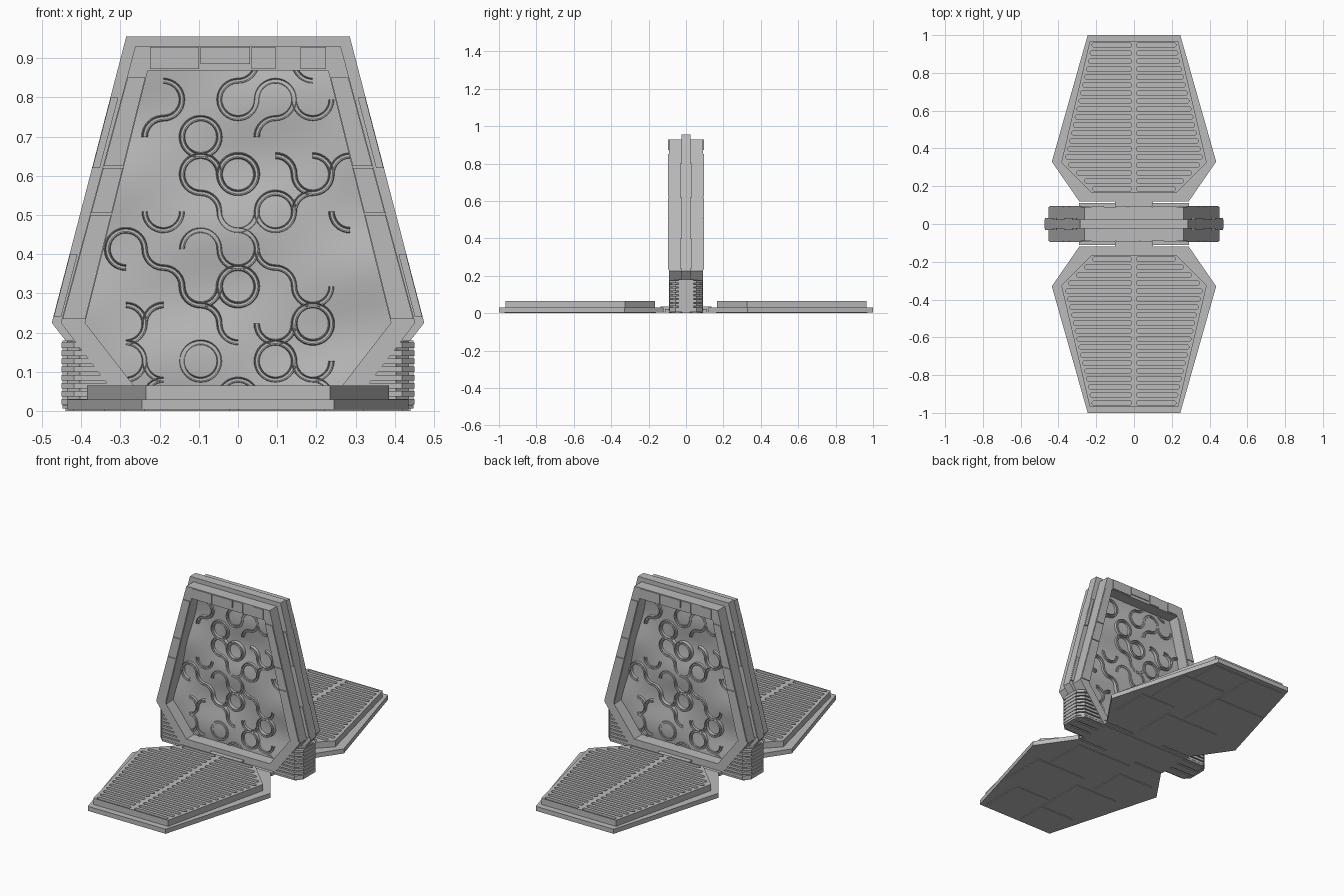
import bpy, bmesh, math
from mathutils import Vector

cube = bpy.data.objects.get("Cube")
if cube:
    bpy.data.objects.remove(cube, do_unlink=True)

grey = bpy.data.materials.new("stone grey")
grey.use_nodes = True
tone = (0.5, 0.5, 0.5, 1)
grey.diffuse_color = tone
grey.node_tree.nodes["Principled BSDF"].inputs["Base Color"].default_value = tone


def finish(name, bm):
    bmesh.ops.recalc_face_normals(bm, faces=bm.faces)
    me = bpy.data.meshes.new(name)
    bm.to_mesh(me)
    bm.free()
    me.materials.append(grey)
    ob = bpy.data.objects.new(name, me)
    bpy.context.collection.objects.link(ob)
    return ob


def both(half):
    """Mirror a half outline (listed top to bottom) into a closed one."""
    return half + [(-x, v) for x, v in reversed(half)]


def prism(bm, pts, a, b, place):
    """Extrude an outline between depths a and b."""
    lo = [bm.verts.new(place(u, v, a)) for u, v in pts]
    hi = [bm.verts.new(place(u, v, b)) for u, v in pts]
    bm.faces.new(lo)
    bm.faces.new(hi)
    for i in range(len(pts)):
        j = (i + 1) % len(pts)
        bm.faces.new((lo[i], lo[j], hi[j], hi[i]))


def ring(bm, outer, inner, a, b, place):
    """Extrude the area between two outlines."""
    loops = [[bm.verts.new(place(u, v, d)) for u, v in pts]
             for pts, d in ((outer, a), (outer, b), (inner, b), (inner, a))]
    n = len(outer)
    for k in range(4):
        p, q = loops[k], loops[(k + 1) % 4]
        for i in range(n):
            j = (i + 1) % n
            bm.faces.new((p[i], p[j], q[j], q[i]))


def rect(x0, x1, v0, v1):
    return [(x0, v0), (x1, v0), (x1, v1), (x0, v1)]


def upright(s):
    return lambda u, v, d: Vector((-s * u, s * d, v))


def flat(s):
    return lambda u, v, d: Vector((s * u, s * v, d))


def half_width(half, v):
    """Half width of a tapering outline at height v."""
    for (x0, v0), (x1, v1) in zip(half, half[1:]):
        if v1 <= v <= v0:
            return x0 + (x1 - x0) * (v0 - v) / (v0 - v1)
    return half[0][0] if v > half[0][1] else half[-1][0]


SPINE = [(0.285, 0.955), (0.475, 0.225), (0.30, 0.0)]
SLAB = [(0.262, 0.93), (0.452, 0.225), (0.28, 0.0)]
OPENING = [(0.23, 0.868), (0.39, 0.225), (0.262, 0.06)]
RAMP = [(0.245, 1.0), (0.435, 0.33), (0.29, 0.12)]
TREAD = [(0.235, 0.965), (0.385, 0.325), (0.225, 0.165)]

# Central spine, slightly larger than the frame slabs
bm = bmesh.new()
ring(bm, both(SPINE), both(OPENING), -0.025, 0.025, upright(1))
finish("frame_spine", bm)

# Quarter arcs around a lattice: bits 1 UR, 2 UL, 4 LL, 8 LR
ARCS = ["0008040", "090EBC0", "02F0200", "007F1D2", "0C1CF24",
        "743D400", "01CF1C0", "9214CF0", "94F0FC0", "0203010"]
PITCH = 0.0953


def swirls(place):
    bm = bmesh.new()
    section = [(-0.009, 0.008), (-0.006, 0.03), (-0.003, 0.025),
               (0.003, 0.025), (0.006, 0.03), (0.009, 0.008)]
    for r, row in enumerate(ARCS):
        for c, code in enumerate(row):
            cx, cz = (c - 3) * PITCH, 0.89 - r * PITCH
            for k in range(4):
                mid = math.radians(45 + 90 * k)
                mx, mz = cx + 0.048 * math.cos(mid), cz + 0.048 * math.sin(mid)
                hidden = abs(mx) > half_width(OPENING, mz) + 0.01 or not 0.05 < mz < 0.88
                if hidden or not int(code, 16) >> k & 1:
                    continue
                last = None
                for step in range(9):
                    a = math.radians(90 * k + step * 90 / 8)
                    cut = [bm.verts.new(place(cx + (PITCH / 2 + o) * math.cos(a),
                                              cz + (PITCH / 2 + o) * math.sin(a), d))
                           for o, d in section]
                    if last:
                        for i in range(5):
                            bm.faces.new((last[i], last[i + 1], cut[i + 1], cut[i]))
                    last = cut
    return bm


def rippled_panel(place):
    bm = bmesh.new()
    rows, cols, grid = 36, 28, []
    for j in range(rows + 1):
        z = 0.05 + 0.83 * j / rows
        w = half_width(OPENING, z) + 0.01
        line = []
        for i in range(cols + 1):
            x = w * (2 * i / cols - 1)
            d = 0.02 + 0.006 * math.sin(17 * z + 5 * x) + 0.003 * math.sin(11 * x - 23 * z)
            line.append(bm.verts.new(place(x, z, d)))
        grid.append(line)
    for p, q in zip(grid, grid[1:]):
        for i in range(cols):
            bm.faces.new((p[i], p[i + 1], q[i + 1], q[i]))
    return bm


for s, side in ((-1, "front"), (1, "back")):
    up, lay = upright(s), flat(s)

    # Frame slab around the recessed panel
    bm = bmesh.new()
    ring(bm, both(SLAB), both(OPENING), 0.02, 0.09, up)
    finish(side + "_frame_slab", bm)

    # Thin armour plates on the frame face
    bm = bmesh.new()
    for x0, x1, z0, z1 in ((-0.225, -0.1, 0.872, 0.928), (0.034, 0.095, 0.872, 0.928),
                           (-0.096, 0.03, 0.885, 0.928), (0.16, 0.225, 0.872, 0.928)):
        prism(bm, rect(x0, x1, z0, z1), 0.088, 0.095, up)
    for m in (-1, 1):
        for z0, z1 in ((0.235, 0.5), (0.505, 0.62), (0.625, 0.85)):
            pts = [(m * (half_width(h, z) + o), z) for h, o, z in
                   ((OPENING, 0.002, z0), (SLAB, -0.002, z0), (SLAB, -0.002, z1), (OPENING, 0.002, z1))]
            prism(bm, pts, 0.088, 0.095, up)
    finish(side + "_frame_plates", bm)

    panel = finish(side + "_rippled_panel", rippled_panel(up))
    panel.data.polygons.foreach_set("use_smooth", [True] * len(panel.data.polygons))
    finish(side + "_swirl_ridges", swirls(up))

    # Ramp slab with shallow plates below
    bm = bmesh.new()
    prism(bm, both(RAMP), 0.004, 0.03, lay)
    for x0, x1, y0, y1 in ((-0.22, 0.0, 0.72, 0.97), (0.02, 0.24, 0.8, 0.97),
                           (0.02, 0.29, 0.5, 0.78), (-0.32, 0.0, 0.42, 0.7),
                           (-0.25, 0.1, 0.16, 0.4), (0.12, 0.34, 0.26, 0.48)):
        prism(bm, rect(x0, x1, y0, y1), 0.0, 0.005, lay)
    finish(side + "_ramp_slab", bm)

    # Ramp tread with two columns of rounded slots
    bm = bmesh.new()
    prism(bm, both(TREAD), 0.029, 0.065, lay)
    tread = finish(side + "_ramp_tread", bm)
    bm = bmesh.new()
    rad = 0.0115
    for row in range(19):
        y = 0.947 - 0.0423 * row
        reach = min(half_width(TREAD, y - rad), half_width(TREAD, y + rad)) - 0.014
        for m in (-1, 1):
            pts = []
            for x, start in ((reach - rad, -90), (0.012 + rad, 90)):
                for k in range(7):
                    a = math.radians(start + 30 * k)
                    pts.append((m * (x + rad * math.cos(a)), y + rad * math.sin(a)))
            prism(bm, pts, 0.052, 0.08, lay)
    cutter = finish("slot_cutter", bm)
    cutter.hide_render = True
    mod = tread.modifiers.new("slots", "BOOLEAN")
    mod.operation = "DIFFERENCE"
    mod.solver = "EXACT"
    mod.object = cutter
    bpy.context.view_layer.objects.active = tread
    bpy.ops.object.modifier_apply(modifier=mod.name)
    bpy.data.objects.remove(cutter, do_unlink=True)

    # Hinge between ramp and frame
    bm = bmesh.new()
    prism(bm, rect(-0.29, 0.29, 0.08, 0.112), 0.004, 0.022, lay)
    prism(bm, rect(-0.1, 0.1, 0.08, 0.136), 0.004, 0.036, lay)
    finish(side + "_hinge", bm)

# Ground plate under the frame, with long runners beneath
bm = bmesh.new()
prism(bm, both([(0.415, 0.088), (0.447, 0.056), (0.447, -0.056), (0.415, -0.088)]), 0.006, 0.016, flat(1))
finish("base_plate", bm)
bm = bmesh.new()
for y, reach in ((-0.055, 0.42), (0, 0.44), (0.055, 0.42)):
    prism(bm, rect(-reach, reach, y - 0.022, y + 0.022), 0.0, 0.008, flat(1))
finish("base_runners", bm)

# Ribbed feet at either side, trimmed along the sloping frame edge
for s, side in ((1, "left"), (-1, "right")):
    bm = bmesh.new()

    def foot(x, y, z0, z1):
        root = half_width(SLAB, z0) - 0.015
        pts = [(root, -y), (x - 0.032, -y), (x, 0.032 - y),
               (x, y - 0.032), (x - 0.032, y), (root, y)]
        prism(bm, pts, z0, z1, flat(s))

    for k in range(8):
        z = 0.014 + 0.0205 * k
        foot(0.435, 0.076, z - 0.002, z + 0.021)
        foot(0.45, 0.088, z + 0.003, z + 0.017)
    prism(bm, rect(0.42, 0.447, -0.04, 0.04), 0.006, 0.18, flat(s))
    finish(side + "_ribbed_foot", bm)

    # Wider strips along the sloping spine edge
    bm = bmesh.new()
    for z0, z1 in ((0.24, 0.4), (0.62, 0.8)):
        edge = [(half_width(SPINE, z) + o, z) for z, o in
                ((z0, -0.02), (z0, -0.001), (z1, -0.001), (z1, -0.02))]
        prism(bm, edge, -0.032, 0.032, upright(s))
    finish(side + "_spine_strips", bm)
